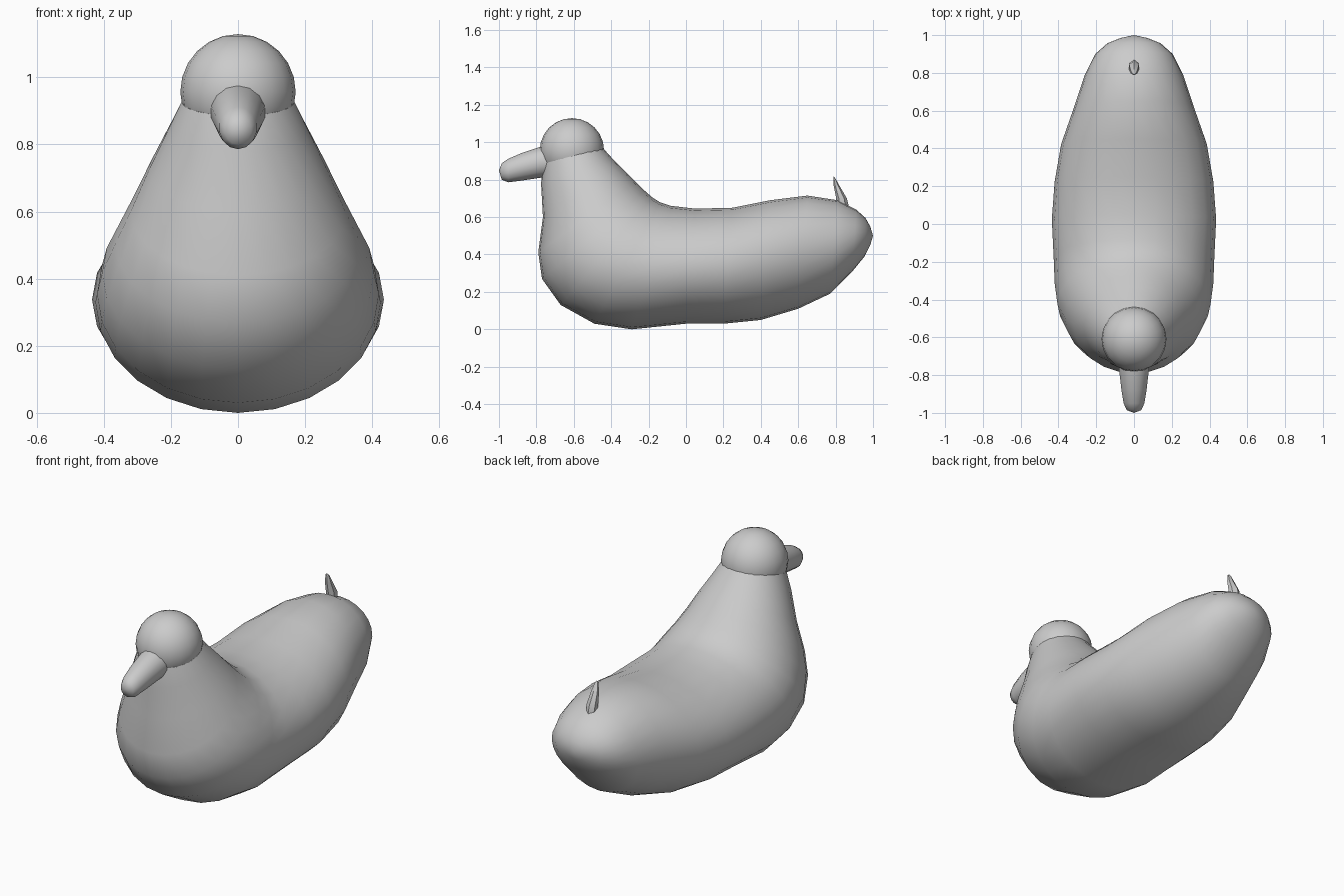
import bpy, bmesh, math

if "Cube" in bpy.data.objects:
    bpy.data.objects.remove(bpy.data.objects["Cube"])


def loft(name, rings, sides, start=None, end=None, angle=60):
    """Elliptical rings; each is (y, z) upper point, (y, z) lower point, half width."""
    bm = bmesh.new()
    loops = []
    for y1, z1, y2, z2, w in rings:
        cy, cz, dy, dz = (y1 + y2) / 2, (z1 + z2) / 2, (y1 - y2) / 2, (z1 - z2) / 2
        loop = []
        for i in range(sides):
            a = 2 * math.pi * i / sides
            c, s = math.cos(a), math.sin(a)
            loop.append(bm.verts.new((w * s, cy + dy * c, cz + dz * c)))
        loops.append(loop)
    for a, b in zip(loops, loops[1:]):
        for i in range(sides):
            j = (i + 1) % sides
            bm.faces.new((a[i], a[j], b[j], b[i]))
    for loop, tip in ((loops[0], start), (loops[-1], end)):
        if tip:
            v = bm.verts.new((0, *tip))
            for i in range(sides):
                bm.faces.new((loop[i], loop[(i + 1) % sides], v))
        else:
            bm.faces.new(loop)
    bmesh.ops.recalc_face_normals(bm, faces=bm.faces[:])
    mesh = bpy.data.meshes.new(name)
    bm.to_mesh(mesh)
    bm.free()
    obj = bpy.data.objects.new(name, mesh)
    bpy.context.collection.objects.link(obj)
    smooth(obj, angle)
    return obj


def smooth(obj, angle):
    bpy.ops.object.select_all(action='DESELECT')
    obj.select_set(True)
    bpy.context.view_layer.objects.active = obj
    bpy.ops.object.shade_smooth_by_angle(angle=math.radians(angle))


# Body: rump to chest, then fanning upward into the neck
loft("body", [
    (.985, .55, .985, .45, .07),
    (.96, .595, .955, .39, .14),
    (.91, .64, .89, .31, .205),
    (.81, .69, .77, .19, .26),
    (.65, .715, .60, .11, .315),
    (.45, .69, .40, .05, .385),
    (.25, .65, .20, .03, .42),
    (.05, .645, 0, .03, .435),
    (-.08, .66, -.29, 0, .425),
    (-.14, .68, -.49, .03, .42),
    (-.18, .705, -.67, .13, .405),
    (-.22, .74, -.77, .27, .365),
    (-.27, .79, -.79, .41, .32),
    (-.33, .85, -.765, .60, .265),
    (-.40, .92, -.775, .78, .205),
    (-.445, .97, -.765, .885, .168),
], 24, start=(1.0, .50))

# Head
bpy.ops.mesh.primitive_uv_sphere_add(segments=20, ring_count=12, radius=.172,
                                     location=(0, -.61, .957))
head = bpy.context.object
head.name = "head"
smooth(head, 60)

# Beak
loft("beak", [
    (-.70, .99, -.70, .82, .085),
    (-.78, .975, -.78, .81, .08),
    (-.88, .942, -.88, .795, .068),
    (-.95, .912, -.95, .786, .056),
    (-.985, .888, -.985, .80, .04),
], 14, end=(-1.0, .85))

# Upright tail feather
loft("tail_feather", [
    (.87, .66, .80, .64, .026),
    (.86, .70, .803, .70, .03),
    (.825, .76, .79, .765, .022),
    (.80, .805, .788, .81, .01),
], 6, end=(.79, .817), angle=30)
